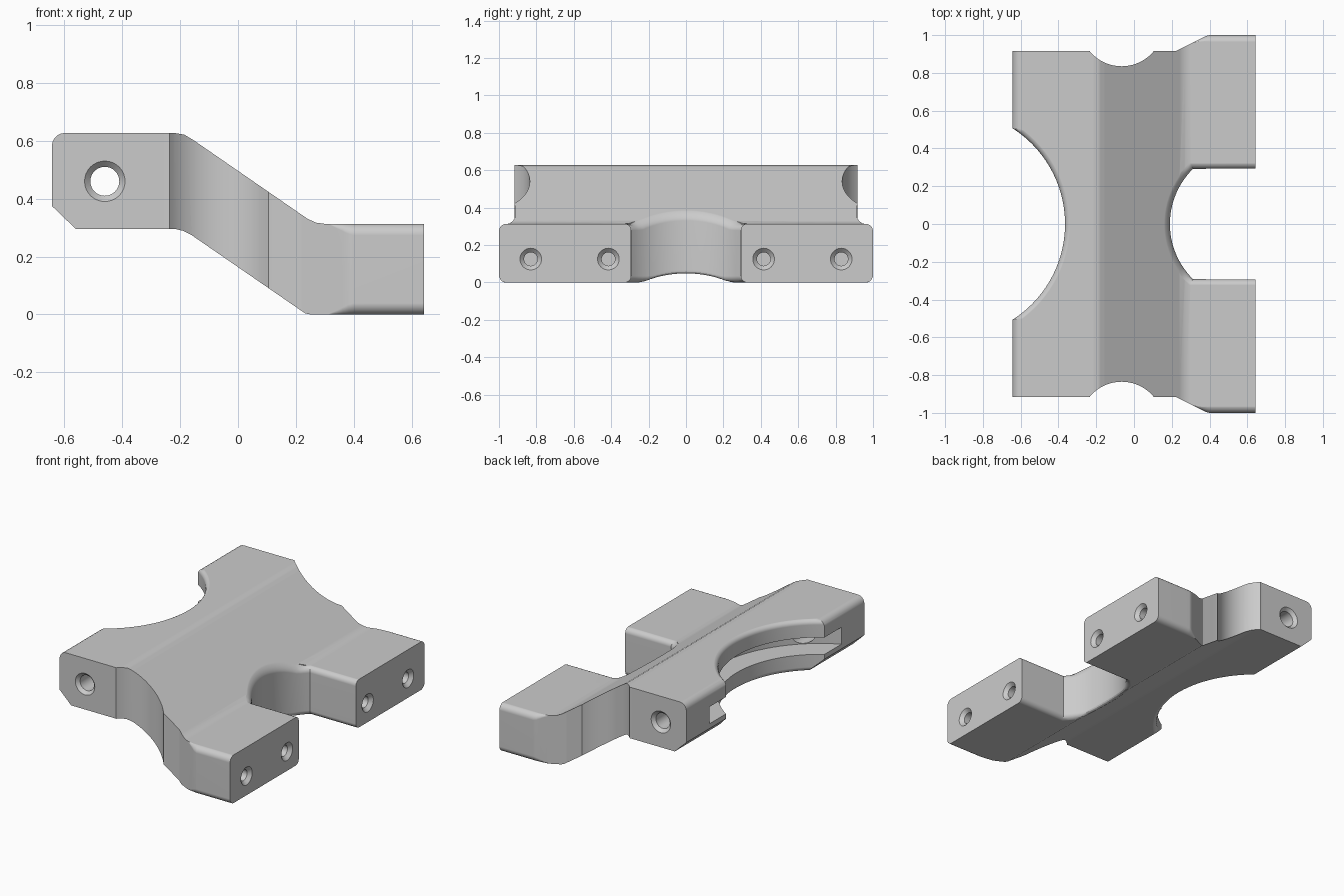
import bpy, bmesh, math
from mathutils import Vector, Matrix

cube = bpy.data.objects.get("Cube")
if cube:
    bpy.data.objects.remove(cube, do_unlink=True)

grey = bpy.data.materials.new("light_grey")
grey.use_nodes = True
grey.diffuse_color = (0.6, 0.6, 0.6, 1)
grey.node_tree.nodes["Principled BSDF"].inputs["Base Color"].default_value = (0.6, 0.6, 0.6, 1)

TOP, STEP, UNDER, SLOPE = 0.627, 0.313, 0.295, -0.69


def z_top(x):
    return min(TOP, max(STEP, 0.465 + SLOPE * (x - 0.045)))


def z_bottom(x):
    return min(UNDER, max(0.0, 0.143 + SLOPE * (x - 0.03)))


def make_object(name, bm):
    bmesh.ops.remove_doubles(bm, verts=bm.verts, dist=1e-5)
    bmesh.ops.recalc_face_normals(bm, faces=bm.faces)
    mesh = bpy.data.meshes.new(name)
    bm.to_mesh(mesh)
    bm.free()
    obj = bpy.data.objects.new(name, mesh)
    bpy.context.scene.collection.objects.link(obj)
    return obj


def loft(name, rings):
    """Closed rings of equal length joined in order, with capped ends."""
    bm = bmesh.new()
    rows = [[bm.verts.new(p) for p in ring] for ring in rings]
    n = len(rows[0])
    for a, b in zip(rows, rows[1:]):
        for i in range(n):
            j = (i + 1) % n
            bm.faces.new((a[i], a[j], b[j], b[i]))
    bm.faces.new(rows[0])
    bm.faces.new(rows[-1])
    return make_object(name, bm)


def arc(cx, cy, r, start, end, n):
    angles = [math.radians(start + (end - start) * i / n) for i in range(n + 1)]
    return [(cx + r * math.cos(a), cy + r * math.sin(a)) for a in angles]


def plan_cutter(name, plan, radius, steps=5):
    """Upright cutter over a counter-clockwise plan, flared to round the rims."""
    pts = [Vector(p) for p in plan]
    normals = []
    for i, p in enumerate(pts):
        d1 = (p - pts[i - 1]).normalized()
        d2 = (pts[(i + 1) % len(pts)] - p).normalized()
        n1, n2 = Vector((d1.y, -d1.x)), Vector((d2.y, -d2.x))
        normals.append((n1 + n2) / max(0.3, 1 + n1.dot(n2)))

    def ring(angle, side, far=None):
        out = []
        for p, n in zip(pts, normals):
            r = radius(p)
            q = p + n * r * (1 - math.sin(angle))
            lift = r * (1 - math.cos(angle)) - 0.0007
            z = z_top(q.x) - lift if side > 0 else z_bottom(q.x) + lift
            out.append((q.x, q.y, z if far is None else far))
        return out

    quarter = [math.pi / 2 * k / steps for k in range(steps + 1)]
    rings = [ring(0, -1, -1)] + [ring(a, -1) for a in quarter]
    rings += [ring(a, 1) for a in reversed(quarter)] + [ring(0, 1, 2)]
    return loft(name, rings)


def turned_cutter(name, profile, origin, axis, n=32):
    """Round cutter from (radius, distance along axis) pairs."""
    turn = Vector((0, 0, 1)).rotation_difference(Vector(axis)).to_matrix().to_4x4()
    place = Matrix.Translation(origin) @ turn
    rings = [[place @ Vector((r * math.cos(math.tau * i / n), r * math.sin(math.tau * i / n), d))
              for i in range(n)] for r, d in profile]
    return loft(name, rings)


# Cranked side profile, wider than the finished part
profile = [(-0.643, 0.375), (-0.56, UNDER), (-0.215, UNDER), (-0.19, 0.289), (-0.16, 0.274),
           (0.215, 0.0155), (0.232, 0.004), (0.25, 0), (0.643, 0), (0.643, STEP),
           (0.3, STEP), (0.27, 0.317), (0.24, 0.3305), (-0.155, 0.603), (-0.185, 0.621),
           (-0.22, TOP)]
profile += arc(-0.598, TOP - 0.045, 0.045, 90, 180, 5)
bracket = loft("cranked_bracket", [[(x, y, z) for x, z in profile] for y in (-1.2, 1.2)])

cutters = []

# Outer sides: scallop, splayed shoulder and rounded leg edges
scallop = arc(-0.065, 1.055, 0.22, 219, 321, 20)
side = [(-0.9, 0.915), (-0.255, 0.915)] + scallop
side += [(0.125, 0.915), (0.22, 0.915), (0.31, 0.96), (0.33, 0.97), (0.36, 0.985),
         (0.38, 0.995), (0.4, 1.0), (0.9, 1.0), (0.9, 1.5), (-0.9, 1.5)]


def leg_radius(p):
    return max(0.0, 0.04 - (1 - p.y)) if p.y < 1.2 else 0.0


def mirrored_radius(p):
    return leg_radius(Vector((p.x, -p.y)))


cutters.append(plan_cutter("side_cutter", side, leg_radius))
cutters.append(plan_cutter("side_cutter", [(x, -y) for x, y in reversed(side)], mirrored_radius))

# Round-ended notch between the two legs
notch = arc(0.6, 0, 0.41, 134.5, 225.5, 24) + [(0.9, -0.293), (0.9, 0.293)]
cutters.append(plan_cutter("notch_cutter", notch, lambda p: 0.035))

# Large bay with a groove inside its wall
bay = arc(-0.966, 0, 0.601, 0, 360, 96)[:-1]
cutters.append(plan_cutter("bay_cutter", bay, lambda p: 0.03))
cutters.append(turned_cutter("groove_cutter", [(0.752, 0), (0.752, 0.11)],
                             (-0.966, 0, 0.406), (0, 0, 1), 96))

# Countersunk cross holes and blind leg holes
for s in (-1, 1):
    cutters.append(turned_cutter("cross_hole_cutter",
                                 [(0.09, -0.02), (0.05, 0.02), (0.05, 0.6)],
                                 (-0.46, s * 0.915, 0.46), (0, -s, 0)))
    for y in (0.415, 0.83):
        cutters.append(turned_cutter("leg_hole_cutter",
                                     [(0.078, -0.02), (0.036, 0.022), (0.036, 0.2)],
                                     (0.643, s * y, 0.125), (-1, 0, 0)))

# Cut everything, then bake the result
for c in cutters:
    c.hide_render = True
    mod = bracket.modifiers.new("cut", "BOOLEAN")
    mod.operation = "DIFFERENCE"
    mod.solver = "EXACT"
    mod.object = c
bpy.context.view_layer.update()
baked = bpy.data.meshes.new_from_object(bracket.evaluated_get(bpy.context.evaluated_depsgraph_get()))
bracket.modifiers.clear()
bracket.data = baked
for c in cutters:
    bpy.data.objects.remove(c, do_unlink=True)

baked.materials.clear()
baked.materials.append(grey)
bpy.ops.object.select_all(action="DESELECT")
bracket.select_set(True)
bpy.context.view_layer.objects.active = bracket
bpy.ops.object.shade_smooth_by_angle(angle=math.radians(25))
weighted = bracket.modifiers.new("even_shading", "WEIGHTED_NORMAL")
weighted.keep_sharp = True
